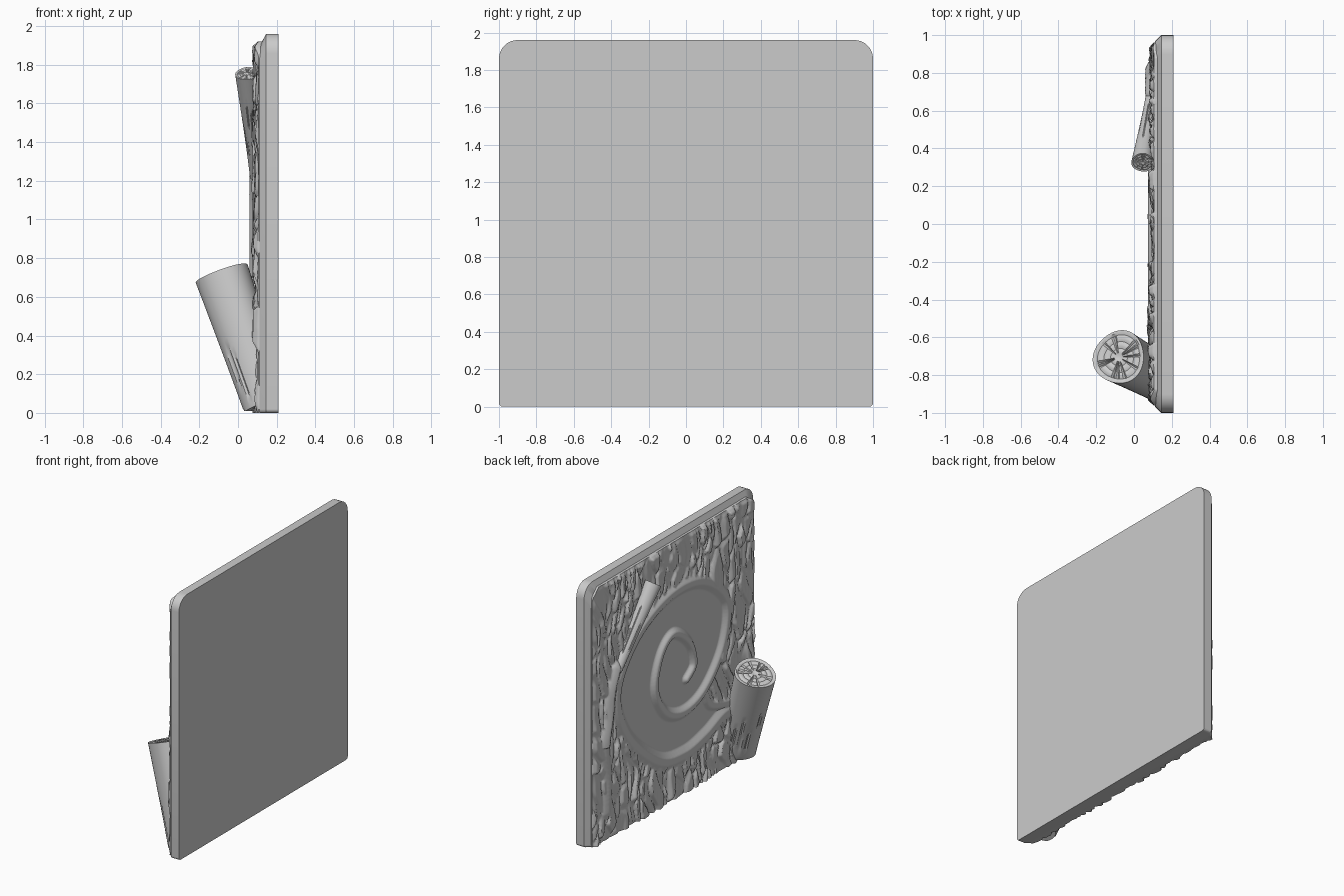
import bpy, bmesh, math, random
from mathutils import Vector, noise, kdtree

random.seed(4)
if "Cube" in bpy.data.objects:
    bpy.data.objects.remove(bpy.data.objects["Cube"])

stone = bpy.data.materials.new("plain_grey")
stone.use_nodes = True
GREY = (0.6, 0.6, 0.6, 1)
stone.diffuse_color = GREY
stone.node_tree.nodes["Principled BSDF"].inputs["Base Color"].default_value = GREY


def finish(name, bm, angle):
    bmesh.ops.recalc_face_normals(bm, faces=bm.faces)
    mesh = bpy.data.meshes.new(name)
    bm.to_mesh(mesh)
    bm.free()
    mesh.materials.append(stone)
    obj = bpy.data.objects.new(name, mesh)
    bpy.context.collection.objects.link(obj)
    bpy.ops.object.select_all(action="DESELECT")
    obj.select_set(True)
    bpy.context.view_layer.objects.active = obj
    bpy.ops.object.shade_smooth_by_angle(angle=math.radians(angle))
    return obj


def loft(bm, rings):
    loops = [[bm.verts.new(p) for p in ring] for ring in rings]
    for a, b in zip(loops, loops[1:]):
        for i in range(len(a)):
            j = (i + 1) % len(a)
            bm.faces.new((a[i], a[j], b[j], b[i]))
    bm.faces.new(loops[0])
    bm.faces.new(loops[-1])


def smooth_path(points, steps=24):
    # Catmull-Rom curve through the given points
    pts = [Vector(p) for p in points]
    pts = [pts[0]] + pts + [pts[-1]]
    out = []
    for a, b, c, d in zip(pts, pts[1:], pts[2:], pts[3:]):
        for k in range(steps):
            t = k / steps
            out.append(b + (c - a) * t / 2 + (a * 2 - b * 5 + c * 4 - d) * t * t / 2
                       + (b * 3 - a - c * 3 + d) * t ** 3 / 2)
    return out


# Backing plate: rounded at the top, nearly square at the bottom, chamfered front
outline = []
for y, z, r, start in ((0.9, 1.86, 0.1, 0), (-0.9, 1.86, 0.1, 90),
                       (-0.98, 0.02, 0.02, 180), (0.98, 0.02, 0.02, 270)):
    for k in range(9):
        a = math.radians(start + k * 90 / 8)
        outline.append((y + r * math.cos(a), z + r * math.sin(a)))
bm = bmesh.new()
loft(bm, [[(x, y * s, z * s) for y, z in outline]
          for x, s in ((0.21, 1), (0.145, 1), (0.11, 0.965))])
finish("backing_plate", bm, 25)

# Paths of the raised ridges as (y, z)
spiral = smooth_path([
    (-0.8, 0.36), (-0.6, 0.41), (-0.36, 0.33), (-0.1, 0.29), (0.2, 0.36), (0.56, 0.68),
    (0.68, 1.05), (0.46, 1.37), (0.07, 1.54), (-0.32, 1.51), (-0.61, 1.27),
    (-0.58, 0.95), (-0.36, 0.69), (-0.11, 0.61), (0.11, 0.69), (0.23, 0.91),
    (0.16, 1.15), (0.01, 1.24), (-0.17, 1.11), (-0.23, 0.93), (-0.14, 0.84)])
root = smooth_path([(0.69, 1.24), (0.75, 1.1), (0.78, 0.9), (0.82, 0.7), (0.79, 0.45), (0.8, 0.2)])
branch = smooth_path([(-0.37, 0.64), (-0.42, 0.55), (-0.55, 0.5), (-0.75, 0.46)])


def tree(path):
    kd = kdtree.KDTree(len(path))
    for i, p in enumerate(path):
        kd.insert((p.x, p.y, 0), i)
    kd.balance()
    return kd


spiral_tree, root_tree, branch_tree = tree(spiral), tree(root), tree(branch)
# The smooth floor is bounded by the outer turn and the side branch
floor_edge = spiral[2 * 24:12 * 24:6] + branch[::12]


def inside_floor(y, z):
    hit = False
    for a, b in zip(floor_edge, floor_edge[1:] + floor_edge[:1]):
        if (a.y > z) != (b.y > z) and y < a.x + (z - a.y) * (b.x - a.x) / (b.y - a.y):
            hit = not hit
    return hit


def ridge(kd, y, z, width, taper=0):
    _, i, d = kd.find((y, z, 0))
    w = width - taper * i / len(spiral)
    return max(0, 1 - d / w)


def bark(y, z):
    # Long upright flakes split by cracks, each with its own slant
    warp = noise.noise(Vector((y * 3, z * 3, 5))) * 0.12
    p = Vector((y * 13 + warp * 13, z * 4.5 + warp * 6, 1))
    dist, pts = noise.voronoi(p)
    crack = min(1, (dist[1] - dist[0]) * 4)
    lift = noise.cell(pts[0] * 7)
    slant = (p.x - pts[0].x) * 0.008 - (p.y - pts[0].y) * 0.012
    streak = noise.noise(Vector((y * 45, z * 9, 2))) * 0.005
    return 0.004 + crack * (0.019 + 0.008 * lift + slant + streak)


def relief_height(y, z):
    s = min(1, ridge(spiral_tree, y, z, 0.085, 0.04) * 1.4)
    b = min(1, ridge(branch_tree, y, z, 0.05) * 1.5)
    r = ridge(root_tree, y, z, 0.06)
    h = 0.004 if inside_floor(y, z) else bark(y, z)
    h = max(h, s * 0.033, b * 0.028, 0.05 * math.sqrt(r) * (1 if z > 0.7 else 0.7))
    # fade at the sides and top, but run out square along the bottom
    edge = min(0.965 - abs(y), 1.925 - z)
    return h * min(1, max(0.15, edge / 0.03))


# Carved relief: a fine sheet whose outer row folds back into the plate
N = 230
bm = bmesh.new()
grid = []
for i in range(N + 1):
    row = []
    for j in range(N + 1):
        u, v = [(min(max(k, 1), N - 1) - 1) / (N - 2) for k in (i, j)]
        z = 1.92 * v
        half = 0.96 - 0.08 * max(0, (v - 0.955) / 0.045) ** 2
        y = half * (2 * u - 1)
        rim = i in (0, N) or j in (0, N)
        row.append(bm.verts.new((0.13 if rim else 0.108 - relief_height(y, z), y, z)))
    grid.append(row)
for i in range(N):
    for j in range(N):
        bm.faces.new((grid[i][j], grid[i + 1][j], grid[i + 1][j + 1], grid[i][j + 1]))
finish("carved_relief", bm, 50)


# Cut logs with split sides and ringed ends
def log(name, base, top, r_base, r_top, sides=72, rows=28):
    base, top = Vector(base), Vector(top)
    axis = (top - base).normalized()
    side = axis.cross(Vector((0, 1, 0))).normalized()
    other = axis.cross(side)
    splits = [(random.randrange(sides), random.uniform(0.05, 0.5), random.uniform(0.2, 0.4))
              for _ in range(24)]
    checks = set(random.sample(range(sides), 13))
    rings = []

    def add_ring(centre, radii, drops):
        ring = []
        for k in range(sides):
            a = math.tau * k / sides
            p = centre + (side * math.cos(a) + other * math.sin(a)) * radii[k] - axis * drops[k]
            ring.append((min(p.x, 0.15), p.y, max(p.z, 0.01)))
        rings.append(ring)

    flat = [0] * sides
    for n in range(rows + 1):
        t = n / rows
        r = r_base + (r_top - r_base) * t ** 1.3
        radii = [r * (1 + 0.035 * math.sin(3 * math.tau * k / sides + 1)) for k in range(sides)]
        for k, low, length in splits:
            if low < t < low + length:
                radii[k] *= 0.94
        add_ring(base.lerp(top, t), radii, flat)
    # growth rings and radial checks on the cut end
    for n in range(1, 12):
        f = 1 - n / 12
        groove = 0.035 * r_top if n % 3 == 2 else 0
        drops = [0.08 * r_top if k in checks and n > 1 and n < 10 else groove for k in range(sides)]
        add_ring(top, [q * f for q in radii], drops)
    bm = bmesh.new()
    loft(bm, rings)
    return finish(name, bm, 35)


log("large_log", (0.155, -0.83, 0.04), (-0.08, -0.705, 0.72), 0.125, 0.142)
log("small_log", (0.095, 0.68, 1.22), (0.045, 0.325, 1.755), 0.032, 0.058)
